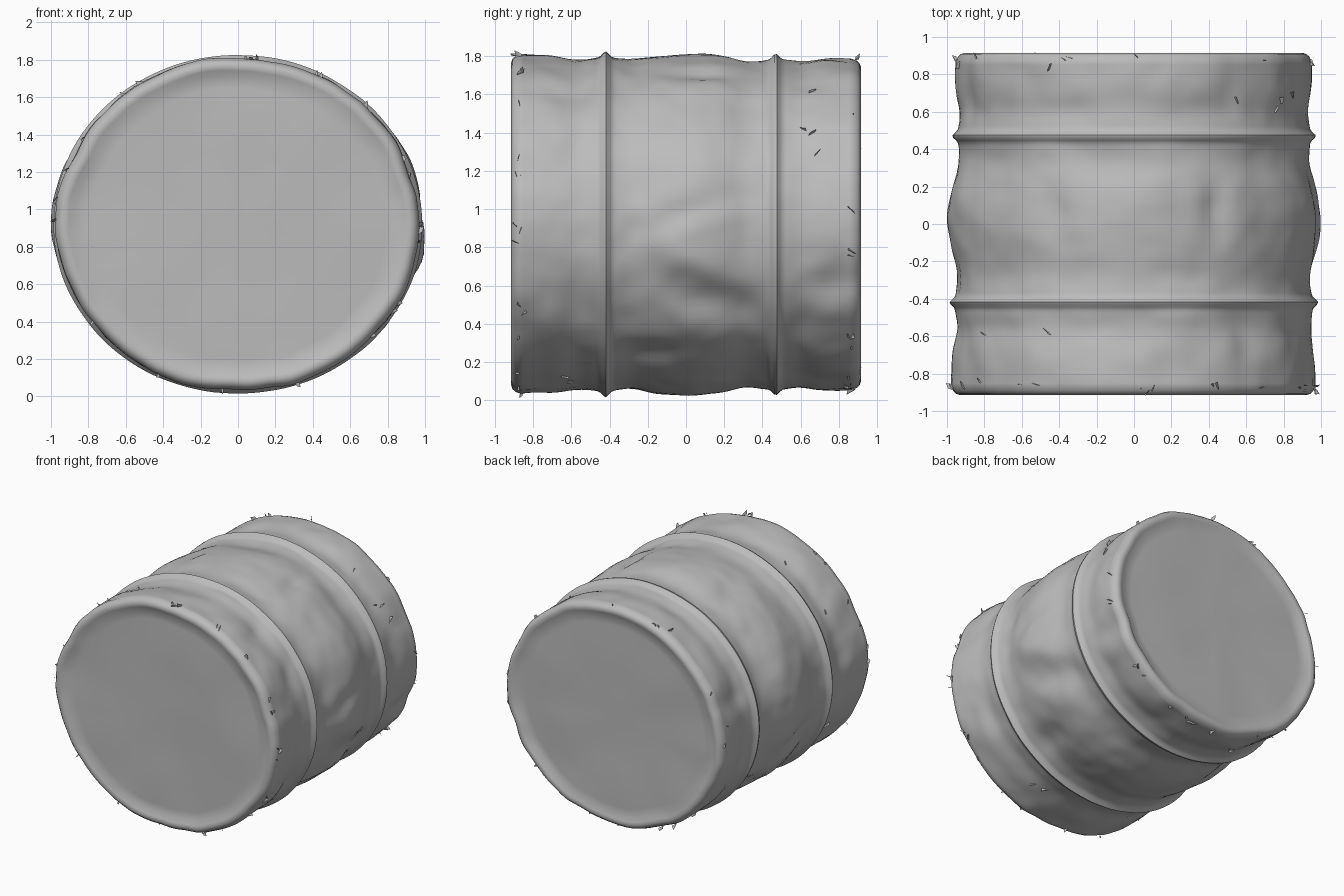
import bpy, bmesh, math, random
from mathutils import Vector, noise

if "Cube" in bpy.data.objects:
    bpy.data.objects.remove(bpy.data.objects["Cube"])

random.seed(4)
RX, RZ, CZ = 0.955, 0.875, 0.92
SEG = 144

steel = bpy.data.materials.new("grey steel")
steel.diffuse_color = (0.5, 0.5, 0.5, 1)
steel.use_nodes = True
steel.node_tree.nodes["Principled BSDF"].inputs["Base Color"].default_value = steel.diffuse_color

# Creased dents: angle (degrees from +x), y, angular size, y size, depth, skew
DENTS = [(-27, 0.12, 7, 0.20, 0.035, -20), (-14, 0.1, 5, 0.25, -0.018, -20),
         (3, -0.05, 5, 0.30, 0.022, 25), (-22, 0.75, 6, 0.12, 0.025, 0),
         (63, 0.08, 4, 0.14, 0.03, 0), (46, 0.25, 8, 0.3, 0.02, 0),
         (52, -0.65, 6, 0.16, 0.02, 0), (116, 0.05, 5, 0.16, 0.02, 0),
         (140, 0.25, 8, 0.25, 0.02, 0), (200, 0.0, 6, 0.2, 0.025, 25),
         (225, 0.2, 6, 0.2, 0.03, -20), (215, -0.65, 6, 0.14, 0.02, 0),
         (310, -0.15, 6, 0.16, 0.03, 20), (160, 0.7, 6, 0.12, 0.02, 0)]


def bump(x, width):
    return math.exp(-(x / width) ** 2)


def shell_offset(a, y):
    """Radial change of the wall: ribs, pinched waists, bulge and dents."""
    rib = 0.03 * (bump(y + 0.42, 0.022) + bump(y - 0.47, 0.022))
    waist = -0.018 * (bump(y + 0.29, 0.11) + bump(y - 0.34, 0.11)
                      + bump(y + 0.56, 0.09) + bump(y - 0.6, 0.09))
    belly = (0.015 + 0.025 * abs(math.cos(a)) ** 3) * bump(y - 0.05, 0.2)
    free = 1 - 0.8 * max(bump(y + 0.42, 0.06), bump(y - 0.47, 0.06))
    p = Vector((math.cos(a) * 3.5, y * 3.5, math.sin(a) * 3.5))
    dents = 0.016 * noise.noise(p) + 0.006 * noise.noise(p * 2.3)
    for ang, dy, sa, sy, depth, skew in DENTS:
        d = (math.degrees(a) - ang - skew * (y - dy) + 180) % 360 - 180
        dents -= depth * bump(d, sa) * bump(y - dy, sy)
    return rib + waist + belly + free * dents


def wall_point(a, y, extra=0.0):
    taper = 0.012 * -y * (1 if y > 0 else 1.4)
    r = shell_offset(a, y) + taper + extra
    return Vector(((RX + r) * math.cos(a), y, CZ + (RZ + r) * math.sin(a)))


# Cross-section stations: (y, inset factor); caps have a shallow groove inside the rim
cap = [(0.893, 0.2), (0.893, 0.45), (0.897, 0.65), (0.893, 0.82), (0.895, 0.89),
       (0.91, 0.925), (0.915, 0.95), (0.908, 0.972), (0.893, 0.988), (0.865, 1.0)]
ys = [-0.865 + 1.73 * i / 120 for i in range(1, 120)]
stations = [(-y, f) for y, f in cap] + [(y, 1.0) for y in ys] + [(y, f) for y, f in reversed(cap)]

# Barrel body
bm = bmesh.new()
rings = []
for y, f in stations:
    ring = []
    for i in range(SEG):
        a = 2 * math.pi * i / SEG
        p = wall_point(a, max(-0.865, min(0.865, y)))
        x, z = p.x * f, CZ + (p.z - CZ) * f
        ripple = 0.012 * noise.noise(Vector((x * 2.5, y * 3, z * 2.5))) if f < 0.9 else 0
        ring.append(bm.verts.new((x, y + ripple, z)))
    rings.append(ring)
for r0, r1 in zip(rings, rings[1:]):
    for i in range(SEG):
        j = (i + 1) % SEG
        bm.faces.new((r0[i], r0[j], r1[j], r1[i]))
for ring in (rings[0], rings[-1]):
    hub = bm.verts.new(sum((v.co for v in ring), Vector()) / SEG)
    for i in range(SEG):
        bm.faces.new((ring[i], ring[(i + 1) % SEG], hub))
bmesh.ops.recalc_face_normals(bm, faces=bm.faces)


def finish(bm, name):
    mesh = bpy.data.meshes.new(name)
    bm.to_mesh(mesh)
    bm.free()
    mesh.materials.append(steel)
    obj = bpy.data.objects.new(name, mesh)
    bpy.context.collection.objects.link(obj)
    return obj


body = finish(bm, "barrel_body")
bpy.context.view_layer.objects.active = body
body.select_set(True)
bpy.ops.object.shade_smooth_by_angle(angle=math.radians(50))

# Torn metal flakes along the two rims and a few on the wall
bm = bmesh.new()
spots = [(-0.87, 26), (0.87, 22), (-0.6, 6), (0.65, 6)]
for y0, count in spots:
    for _ in range(count):
        a = random.uniform(0, 2 * math.pi)
        y = y0 + random.uniform(-0.02, 0.02)
        w, d = random.uniform(0.015, 0.05), random.uniform(-0.04, 0.04)
        pts = [wall_point(a, y, -0.004), wall_point(a + w, y + d, -0.002),
               wall_point(a + w * 0.9, y + d * 1.2, random.uniform(0.008, 0.03)),
               wall_point(a + w * 0.3, y + d * 0.2, random.uniform(0.005, 0.018))]
        v = [bm.verts.new(p) for p in pts]
        bm.faces.new((v[0], v[1], v[2]))
        bm.faces.new((v[0], v[2], v[3]))
finish(bm, "torn_flakes")
